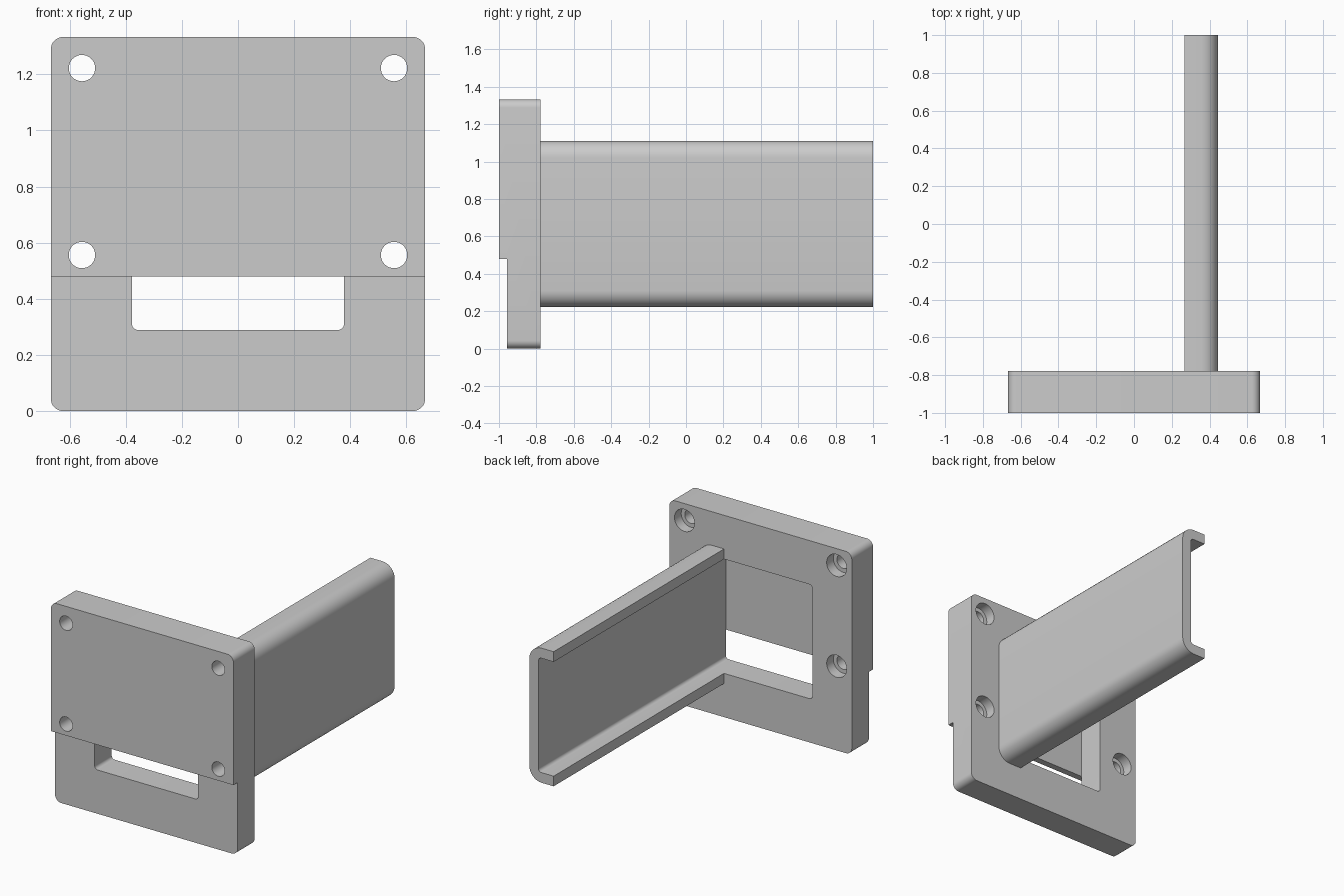
import bpy, bmesh
from math import sin, cos, pi
from mathutils import Vector

cube = bpy.data.objects.get("Cube")
if cube:
    bpy.data.objects.remove(cube, do_unlink=True)

grey = bpy.data.materials.new("light grey plastic")
grey.use_nodes = True
COLOUR = (0.6, 0.6, 0.6, 1)
grey.diffuse_color = COLOUR
grey.node_tree.nodes["Principled BSDF"].inputs["Base Color"].default_value = COLOUR


def rounded(corners, segments=8):
    """Outline in x, z from right-angled (x, z, radius) corners."""
    out = []
    for i, (x, z, r) in enumerate(corners):
        p = Vector((x, z))
        if r == 0:
            out.append(p)
            continue
        a = (Vector(corners[i - 1][:2]) - p).normalized()
        b = (Vector(corners[(i + 1) % len(corners)][:2]) - p).normalized()
        centre = p + r * (a + b)
        for k in range(segments + 1):
            t = k / segments * pi / 2
            out.append(centre - r * (b * cos(t) + a * sin(t)))
    return out


def rectangle(x0, x1, z0, z1, r=0):
    return rounded([(x0, z0, r), (x1, z0, r), (x1, z1, r), (x0, z1, r)])


def circle(x, z, r, n=40):
    return [Vector((x + r * cos(2 * pi * k / n), z + r * sin(2 * pi * k / n))) for k in range(n)]


def prism(name, outline, y0, y1):
    """Extrude an x, z outline along y."""
    bm = bmesh.new()
    face = bm.faces.new([bm.verts.new((p.x, y0, p.y)) for p in outline])
    ext = bmesh.ops.extrude_face_region(bm, geom=[face])
    bmesh.ops.translate(bm, vec=(0, y1 - y0, 0),
                        verts=[g for g in ext["geom"] if isinstance(g, bmesh.types.BMVert)])
    bmesh.ops.recalc_face_normals(bm, faces=bm.faces)
    mesh = bpy.data.meshes.new(name)
    bm.to_mesh(mesh)
    bm.free()
    mesh.materials.append(grey)
    obj = bpy.data.objects.new(name, mesh)
    bpy.context.collection.objects.link(obj)
    return obj


def activate(obj):
    bpy.ops.object.select_all(action="DESELECT")
    obj.select_set(True)
    bpy.context.view_layer.objects.active = obj


def cut(obj, outline, y0, y1):
    cutter = prism("cutter", outline, y0, y1)
    mod = obj.modifiers.new("cut", "BOOLEAN")
    mod.operation, mod.solver, mod.object = "DIFFERENCE", "EXACT", cutter
    activate(obj)
    bpy.ops.object.modifier_apply(modifier=mod.name)
    bpy.data.objects.remove(cutter, do_unlink=True)


FRONT, BACK, STEP = -1, -0.778, -0.956
HALF, TOP = 0.667, 1.333

# Mounting plate with rounded corners
plate = prism("mounting_plate", rectangle(-HALF, HALF, 0, TOP, 0.044), FRONT, BACK)

# Pocket behind the front panel, then the lower step that opens it into a slot
cut(plate, rectangle(-0.378, 0.378, 0.289, 1.044, 0.022), STEP - 0.001, 0)
cut(plate, rectangle(-1, 1, -1, 0.48), -2, STEP)

# Screw holes, counterbored from the back
for x in (-0.556, 0.556):
    for z in (0.556, 1.222):
        cut(plate, circle(x, z, 0.047), -2, 0)
        cut(plate, circle(x, z, 0.073), BACK - 0.07, 0)

# Channel arm, open on one side
channel = prism("channel_arm", rounded([
    (0.267, 0.222, 0), (0.444, 0.222, 0.089), (0.444, 1.111, 0.089), (0.267, 1.111, 0),
    (0.267, 1.044, 0), (0.378, 1.044, 0.022), (0.378, 0.289, 0.022), (0.267, 0.289, 0),
]), BACK, 1)

for obj in (plate, channel):
    activate(obj)
    bpy.ops.object.shade_smooth_by_angle(angle=pi / 6)
